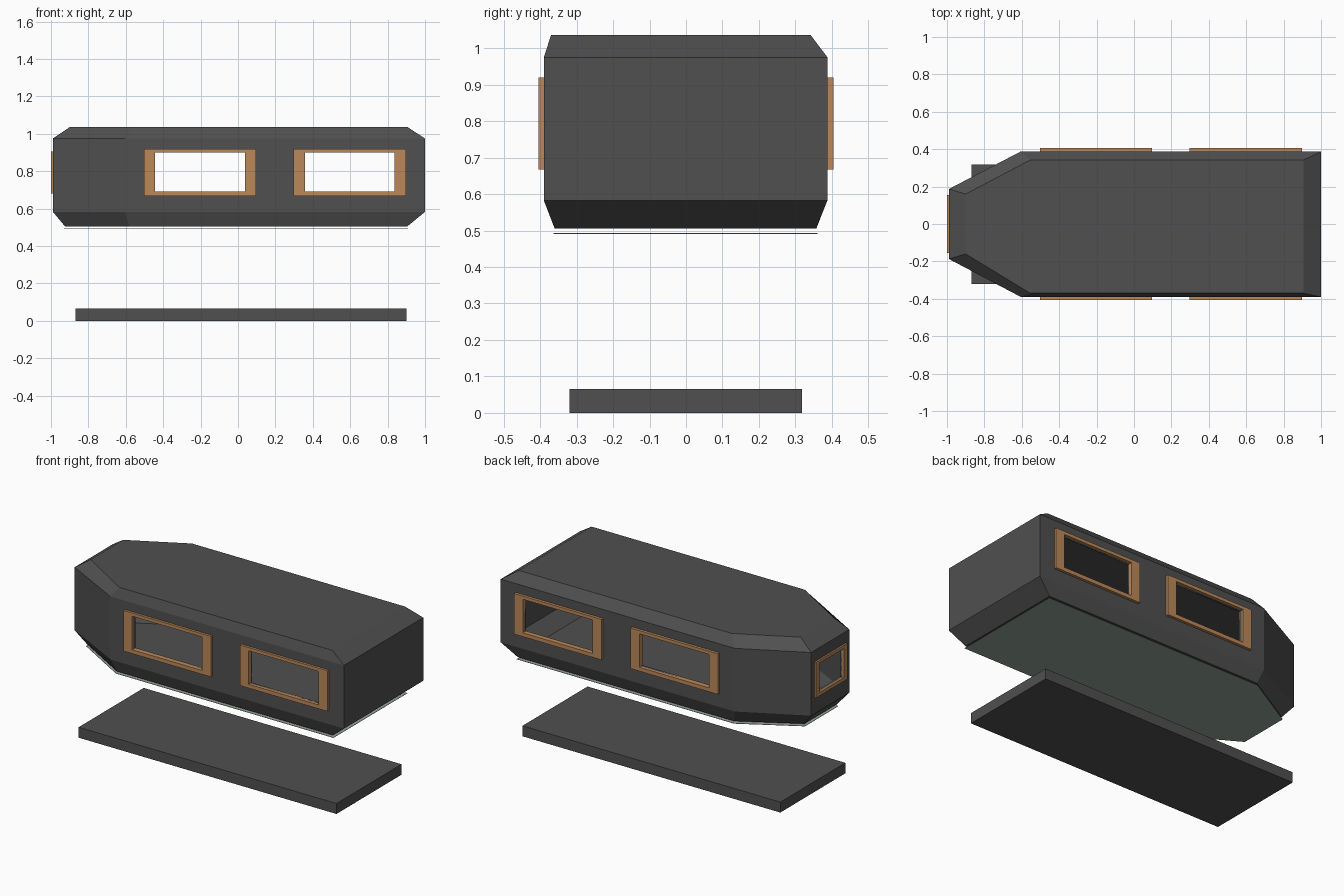
import bpy, bmesh
from mathutils import Vector

if "Cube" in bpy.data.objects:
    bpy.data.objects.remove(bpy.data.objects["Cube"])


def material(name, col):
    m = bpy.data.materials.new(name)
    m.diffuse_color = (*col, 1)
    m.use_nodes = True
    m.node_tree.nodes["Principled BSDF"].inputs["Base Color"].default_value = m.diffuse_color
    return m


GREY = material("dark grey", (0.08, 0.08, 0.08))
WOOD = material("wood brown", (0.50, 0.25, 0.10))
GREEN = material("pale grey green", (0.29, 0.36, 0.31))


def finish(name, bm, mat):
    bmesh.ops.recalc_face_normals(bm, faces=bm.faces[:])
    me = bpy.data.meshes.new(name)
    bm.to_mesh(me)
    bm.free()
    me.materials.append(mat)
    ob = bpy.data.objects.new(name, me)
    bpy.context.collection.objects.link(ob)
    return ob


def box(name, lo, hi, mat):
    bm = bmesh.new()
    bmesh.ops.create_cube(bm, size=1)
    for v in bm.verts:
        v.co = Vector([lo[i] + (v.co[i] + 0.5) * (hi[i] - lo[i]) for i in range(3)])
    return finish(name, bm, mat)


def outline(nose, nose_y, shoulder, y_min, y_max, tail, z):
    return [(nose, -nose_y, z), (shoulder, y_min, z), (tail, y_min, z),
            (tail, y_max, z), (shoulder, y_max, z), (nose, nose_y, z)]


def bridge(bm, a, b):
    n = len(a)
    for i in range(n):
        bm.faces.new((a[i], a[(i + 1) % n], b[(i + 1) % n], b[i]))


# cabin shell: stacked outlines, hollowed
floor_line = outline(-0.925, 0.16, -0.58, -0.36, 0.357, 0.905, 0.505)
levels = [floor_line,
          outline(-0.99, 0.187, -0.605, -0.39, 0.388, 1.0, 0.583),
          outline(-0.99, 0.187, -0.605, -0.39, 0.388, 1.0, 0.975),
          outline(-0.90, 0.16, -0.555, -0.37, 0.342, 0.907, 1.036)]
bm = bmesh.new()
rings = [[bm.verts.new(p) for p in lv] for lv in levels]
for a, b in zip(rings, rings[1:]):
    bridge(bm, a, b)
bm.faces.new(rings[0])
bm.faces.new(rings[-1])
cabin = finish("cabin_shell", bm, GREY)
sol = cabin.modifiers.new("walls", 'SOLIDIFY')
sol.thickness = 0.02
sol.offset = -1


def cut(name, lo, hi):
    cutter = box(name, lo, hi, GREY)
    cutter.hide_render = True
    cutter.display_type = 'WIRE'
    mod = cabin.modifiers.new(name, 'BOOLEAN')
    mod.operation = 'DIFFERENCE'
    mod.solver = 'EXACT'
    mod.object = cutter
    return cutter


def frame(name, outer, inner, d0, d1, place):
    """Rectangular frame; outer/inner are (u0, u1, v0, v1), d0..d1 the depth."""
    bm = bmesh.new()
    loops = []
    for (u0, u1, v0, v1), d in ((outer, d0), (outer, d1), (inner, d1), (inner, d0)):
        loops.append([bm.verts.new(place(u, v, d))
                      for u, v in ((u0, v0), (u1, v0), (u1, v1), (u0, v1))])
    for i in range(4):
        bridge(bm, loops[i], loops[(i + 1) % 4])
    return finish(name, bm, WOOD)


# side windows
cutters = []
for label, x0, x1, h0, h1 in (("front", -0.503, 0.097, -0.443, 0.037),
                              ("rear", 0.297, 0.897, 0.357, 0.837)):
    cutters.append(cut(label + "_window_cutter", (h0, -0.6, 0.692), (h1, 0.6, 0.9)))
    for side, s in (("right", -1), ("left", 1)):
        frame(f"{label}_{side}_window_frame", (x0, x1, 0.668, 0.92),
              (h0, h1, 0.692, 0.9), 0.375, 0.405,
              lambda u, v, d, s=s: (u, s * d, v))

# nose window
cutters.append(cut("nose_window_cutter", (-1.1, -0.12, 0.705), (-0.93, 0.12, 0.885)))
frame("nose_window_frame", (-0.155, 0.155, 0.682, 0.905), (-0.12, 0.12, 0.705, 0.885),
      0.975, 1.0, lambda u, v, d: (-d, u, v))

# apply the cuts, then remove the cutters
dg = bpy.context.evaluated_depsgraph_get()
mesh = bpy.data.meshes.new_from_object(cabin.evaluated_get(dg))
cabin.modifiers.clear()
cabin.data = mesh
mesh.materials.clear()
mesh.materials.append(GREY)
for p in mesh.polygons:
    p.material_index = 0
for c in cutters:
    bpy.data.objects.remove(c)

# thin underside sheet just below the cabin
bm = bmesh.new()
low = [bm.verts.new((x * 1.005, y * 1.01, 0.491)) for x, y, z in floor_line]
high = [bm.verts.new((v.co.x, v.co.y, 0.493)) for v in low]
bridge(bm, low, high)
bm.faces.new(low)
bm.faces.new(high)
finish("underside_sheet", bm, GREEN)

# base slab on the ground
box("base_slab", (-0.87, -0.32, 0), (0.9, 0.318, 0.065), GREY)
